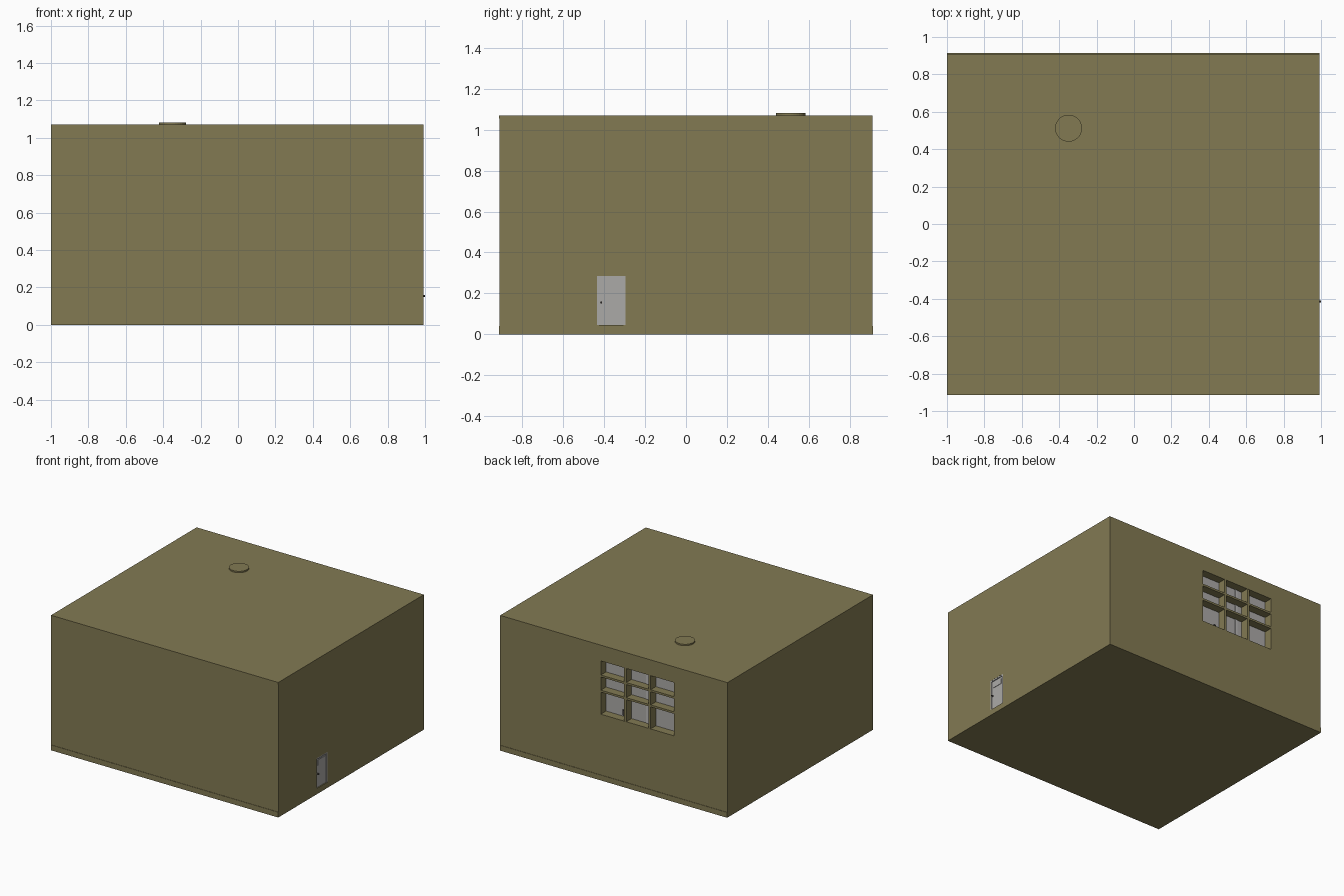
import bpy, bmesh, math
from mathutils import Matrix, Vector

if "Cube" in bpy.data.objects:
    bpy.data.objects.remove(bpy.data.objects["Cube"])


def material(name, r, g, b):
    m = bpy.data.materials.new(name)
    m.diffuse_color = (r, g, b, 1)
    m.use_nodes = True
    m.node_tree.nodes["Principled BSDF"].inputs["Base Color"].default_value = m.diffuse_color
    return m


OLIVE = material("olive wall", 0.225, 0.195, 0.086)
GREY = material("light grey", 0.41, 0.40, 0.39)
PALE = material("pale grey", 0.50, 0.49, 0.48)
DARK = material("dark metal", 0.05, 0.045, 0.04)


def finish(name, bm, mat):
    me = bpy.data.meshes.new(name)
    bm.to_mesh(me)
    bm.free()
    me.materials.append(mat)
    ob = bpy.data.objects.new(name, me)
    bpy.context.collection.objects.link(ob)
    return ob


def box(name, lo, hi, mat):
    lo, hi = Vector(lo), Vector(hi)
    bm = bmesh.new()
    bmesh.ops.create_cube(bm, size=1, matrix=Matrix.Translation((lo + hi) / 2)
                          @ Matrix.Diagonal((*(hi - lo), 1)))
    return finish(name, bm, mat)


def cylinder(name, centre, r, depth, mat, axis='Z', sides=32, r2=None):
    bm = bmesh.new()
    rot = Matrix.Rotation(math.pi / 2, 4, 'Y') if axis == 'X' else Matrix.Identity(4)
    bmesh.ops.create_cone(bm, cap_ends=True, segments=sides, radius1=r,
                          radius2=r if r2 is None else r2, depth=depth,
                          matrix=Matrix.Translation(centre) @ rot)
    return finish(name, bm, mat)


def cut(target, cutter):
    cutter.hide_render = True
    mod = target.modifiers.new("opening", 'BOOLEAN')
    mod.operation = 'DIFFERENCE'
    mod.solver = 'EXACT'
    mod.object = cutter
    bpy.context.view_layer.objects.active = target
    bpy.ops.object.modifier_apply(modifier=mod.name)
    bpy.data.objects.remove(cutter)


# Main block of the room
X0, X1, Y, H = -1.0, 0.992, 0.91, 1.07
room = box("room_walls", (X0, -Y, 0), (X1, Y, H), OLIVE)

# Window opening in the back wall and door opening in the right wall
WX0, WX1, WZ0, WZ1, DEPTH = -0.53, 0.11, 0.523, 0.945, 0.07
DY0, DY1, DZ0, DZ1 = -0.435, -0.295, 0.045, 0.285
cut(room, box("window_cutter", (WX0, Y - DEPTH, WZ0), (WX1, Y + 0.1, WZ1), OLIVE))
cut(room, box("door_cutter", (X1 - 0.014, DY0, DZ0), (X1 + 0.1, DY1, DZ1), OLIVE))

# Skirting bands on front and back, thin top band on front
for name, s in (("front_skirting", -1), ("back_skirting", 1)):
    a, b = sorted((s * (Y - 0.01), s * (Y + 0.003)))
    box(name, (X0, a, 0), (X1, b, 0.042), OLIVE)
box("front_top_band", (X0, -Y - 0.003, H - 0.015), (X1, -Y + 0.01, H), OLIVE)

# Window pane, grid bars and centre sash
P = Y - DEPTH
box("window_pane", (WX0, P - 0.005, WZ0), (WX1, P + 0.004, WZ1), GREY)
for i, x in enumerate((-0.103, -0.317)):
    box(f"window_upright_{i}", (x - 0.01, P, WZ0), (x + 0.01, Y - 0.001, WZ1), OLIVE)
for i, z in enumerate((0.705, 0.825)):
    box(f"window_crossbar_{i}", (WX0, P, z - 0.008), (WX1, Y - 0.001, z + 0.008), OLIVE)
box("window_sash", (-0.265, P, WZ0), (-0.245, P + 0.008, WZ1), PALE)
box("window_latch", (-0.055, P, 0.535), (-0.04, P + 0.015, 0.575), DARK)

# Door leaf, casing and raised upper panel
box("door_leaf", (X1 - 0.016, DY0, DZ0), (X1 - 0.008, DY1, DZ1), GREY)
for i, y in enumerate((DY0, DY1 - 0.01)):
    box(f"door_jamb_{i}", (X1 - 0.014, y, DZ0), (X1 - 0.001, y + 0.01, DZ1), GREY)
box("door_head", (X1 - 0.014, DY0, DZ1 - 0.01), (X1 - 0.001, DY1, DZ1), GREY)
box("door_upper_panel", (X1 - 0.01, DY0 + 0.025, 0.22), (X1 - 0.005, DY1 - 0.025, 0.262), GREY)
cylinder("door_knob", (X1 - 0.001, -0.414, 0.155), 0.005, 0.018, DARK, 'X', 12)

# Round lamp housing on the roof
cylinder("ceiling_lamp_housing", (-0.35, 0.512, H + 0.003), 0.072, 0.016, OLIVE, sides=32)
